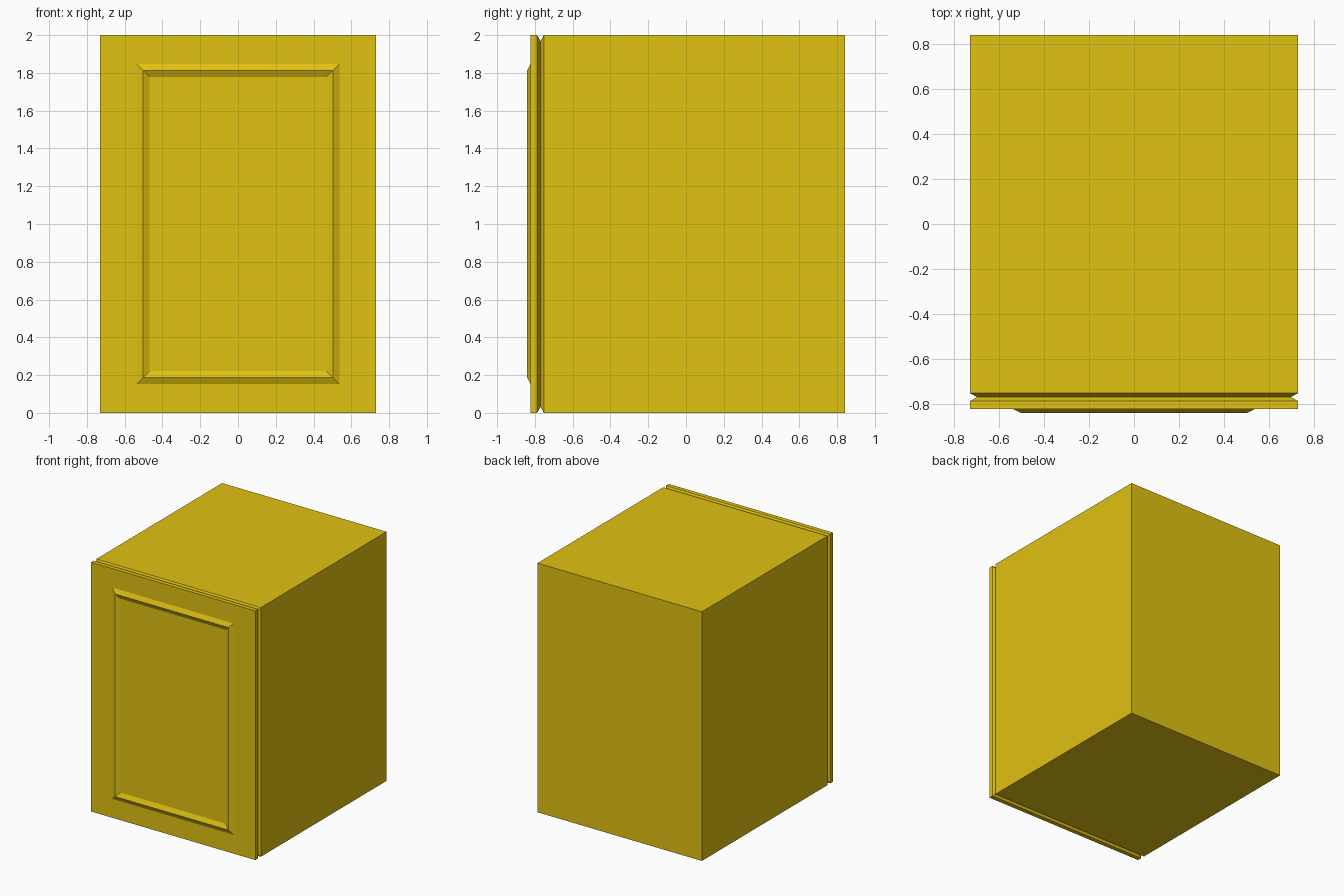
import bpy, bmesh

if "Cube" in bpy.data.objects:
    bpy.data.objects.remove(bpy.data.objects["Cube"])

HALF_W, HEIGHT = 0.73, 2.0

mat = bpy.data.materials.new("yellow_paint")
mat.diffuse_color = (0.75, 0.54, 0.006, 1)
mat.use_nodes = True
mat.node_tree.nodes["Principled BSDF"].inputs["Base Color"].default_value = mat.diffuse_color


def ring(bm, y, dx, dz):
    """Rectangle at depth y, inset by dx at the sides and dz at top and bottom."""
    x, z0, z1 = HALF_W - dx, dz, HEIGHT - dz
    return [bm.verts.new(p) for p in ((-x, y, z0), (x, y, z0), (x, y, z1), (-x, y, z1))]


def loft(name, sections, cap_first=False, cap_last=False):
    """Skin a run of rectangular sections, ordered from back to front."""
    bm = bmesh.new()
    rings = [ring(bm, *s) for s in sections]
    for a, b in zip(rings, rings[1:]):
        for i in range(4):
            j = (i + 1) % 4
            bm.faces.new((a[i], b[i], b[j], a[j]))
    if cap_first:
        bm.faces.new(rings[0][::-1])
    if cap_last:
        bm.faces.new(rings[-1])
    mesh = bpy.data.meshes.new(name)
    bm.to_mesh(mesh)
    bm.free()
    mesh.materials.append(mat)
    obj = bpy.data.objects.new(name, mesh)
    bpy.context.collection.objects.link(obj)
    return obj


# Cabinet box, chamfered in to the bottom of the V groove behind the door
loft("cabinet_body", [
    (0.841, 0, 0),
    (-0.753, 0, 0),
    (-0.770, 0.032, 0.032),
], cap_first=True)

# Door slab: other half of the V groove, flat border, raised moulding, panel
loft("door", [
    (-0.770, 0.032, 0.032),
    (-0.788, 0, 0),
    (-0.823, 0, 0),
    (-0.823, 0.192, 0.152),
    (-0.841, 0.227, 0.187),
    (-0.823, 0.262, 0.222),
], cap_last=True)
